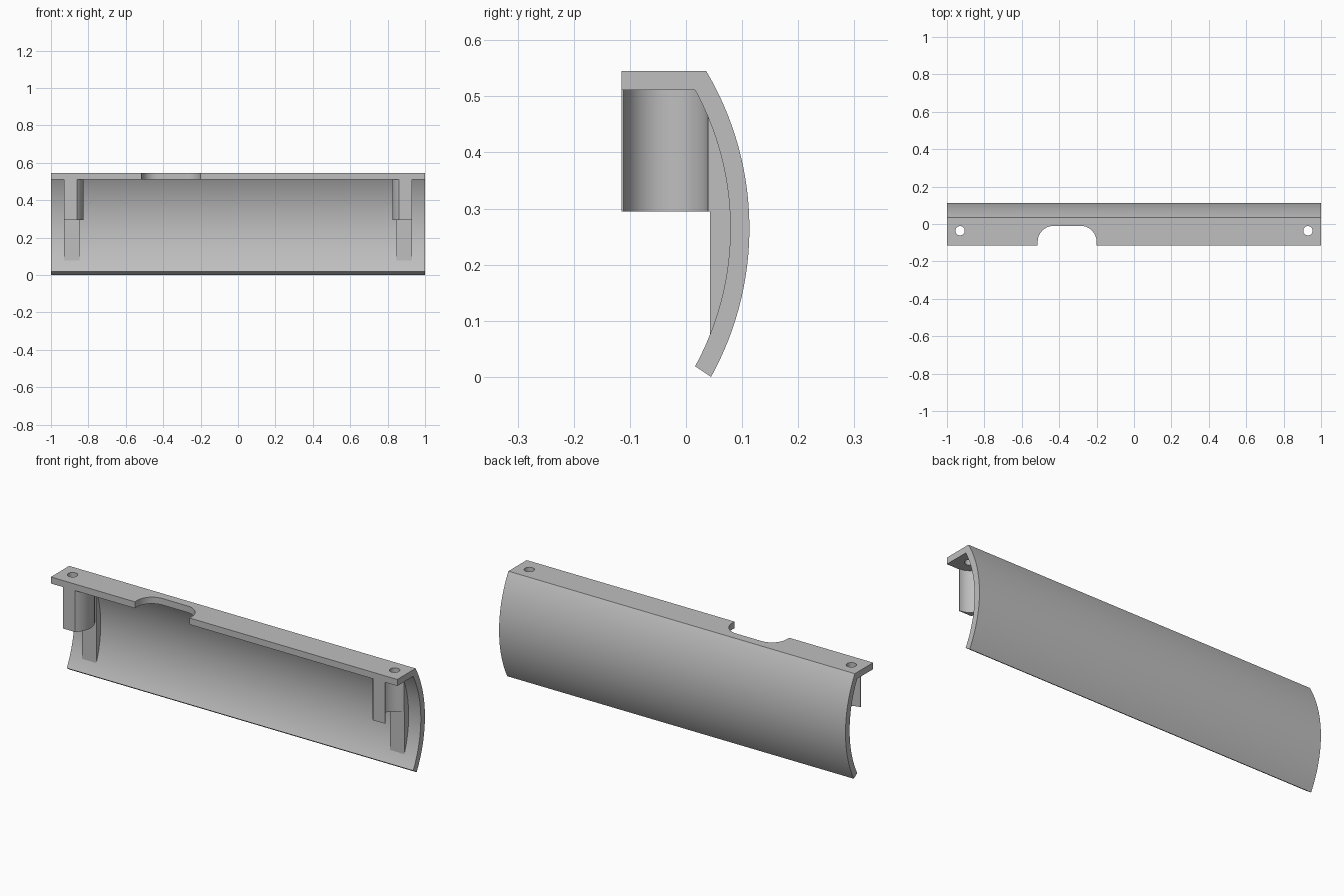
import bpy
import bmesh
from math import asin, acos, cos, sin, pi, radians
from mathutils import Vector

cube = bpy.data.objects.get("Cube")
if cube:
    bpy.data.objects.remove(cube, do_unlink=True)

grey = bpy.data.materials.new("plain grey")
grey.use_nodes = True
colour = (0.52, 0.52, 0.52, 1)
grey.diffuse_color = colour
grey.node_tree.nodes["Principled BSDF"].inputs["Base Color"].default_value = colour

# Shared dimensions
FRONT, REAR = -0.115, 0.043       # depth of the screw posts
TOP, UNDER = 0.545, 0.511         # top plate faces
ARC_Y, ARC_Z = -0.435, 0.265      # centre of the curved wall
R_IN, R_OUT = 0.514, 0.548
HOLE_X, HOLE_Y = 0.93, (FRONT + REAR) / 2


def arc(cx, cy, r, start, end, steps):
    return [(cx + r * cos(start + (end - start) * i / steps),
             cy + r * sin(start + (end - start) * i / steps))
            for i in range(steps + 1)]


def prism(name, outline, low, high, axis):
    """Extrude a closed outline along x (outline in y, z) or z (outline in x, y)."""
    bm = bmesh.new()
    place = (lambda a, b: (low, a, b)) if axis == "x" else (lambda a, b: (a, b, low))
    face = bm.faces.new([bm.verts.new(place(a, b)) for a, b in outline])
    step = Vector((high - low, 0, 0)) if axis == "x" else Vector((0, 0, high - low))
    result = bmesh.ops.extrude_face_region(bm, geom=[face])
    moved = [g for g in result["geom"] if isinstance(g, bmesh.types.BMVert)]
    bmesh.ops.translate(bm, verts=moved, vec=step)
    bmesh.ops.recalc_face_normals(bm, faces=bm.faces)
    mesh = bpy.data.meshes.new(name)
    bm.to_mesh(mesh)
    bm.free()
    obj = bpy.data.objects.new(name, mesh)
    bpy.context.collection.objects.link(obj)
    mesh.materials.append(grey)
    return obj


def activate(obj):
    bpy.ops.object.select_all(action="DESELECT")
    obj.select_set(True)
    bpy.context.view_layer.objects.active = obj


def cut(obj, cutter):
    activate(obj)
    mod = obj.modifiers.new("cut", "BOOLEAN")
    mod.operation, mod.solver, mod.object = "DIFFERENCE", "EXACT", cutter
    bpy.ops.object.modifier_apply(modifier=mod.name)
    bpy.data.objects.remove(cutter, do_unlink=True)


# Curved wall and top plate in one profile
outer = arc(ARC_Y, ARC_Z, R_OUT, asin((TOP - ARC_Z) / R_OUT), -asin(ARC_Z / R_OUT), 40)
inner_angle = asin((UNDER - ARC_Z) / R_IN)
inner = arc(ARC_Y, ARC_Z, R_IN, -inner_angle, inner_angle, 40)
cover = prism("curved_cover", [(FRONT, TOP)] + outer + inner + [(FRONT, UNDER)], -1, 1, "x")

# Rounded notch in the front of the plate
left, right, back, r = -0.515, -0.2, -0.01, 0.085
notch = ([(left, -0.2)] + arc(left + r, back - r, r, pi, pi / 2, 12)
         + arc(right - r, back - r, r, pi / 2, 0, 12) + [(right, -0.2)])
cut(cover, prism("notch_cutter", notch, 0.48, 0.6, "z"))

# Screw holes
for side in (-1, 1):
    ring = arc(side * HOLE_X, HOLE_Y, 0.025, 0, 2 * pi, 32)[:-1]
    cut(cover, prism("hole_cutter", ring, 0.48, 0.6, "z"))

parts = [cover]
for side, label in ((-1, "right"), (1, "left")):
    # Screw post: a channel open towards the end of the cover
    half = (REAR - FRONT) / 2
    bulge = asin(half / 0.105)
    body = [(0, -half)] + arc(0, 0, 0.105, -bulge, bulge, 14) + [(0, half)]
    channel = arc(0, 0, 0.075, pi / 2, -pi / 2, 28)
    outline = [(side * (HOLE_X - a), HOLE_Y + b) for a, b in body + channel]
    parts.append(prism(label + "_screw_post", outline, 0.295, UNDER, "z"))

    # Rib filling the hollow of the wall behind the post
    spread = acos((REAR - ARC_Y) / (R_IN + 0.01))
    rib = arc(ARC_Y, ARC_Z, R_IN + 0.01, -spread, spread, 24)
    ends = sorted((side * 0.848, side * HOLE_X))
    parts.append(prism(label + "_rib", rib, ends[0], ends[1], "x"))

for part in parts:
    activate(part)
    bpy.ops.object.shade_smooth_by_angle(angle=radians(30))
